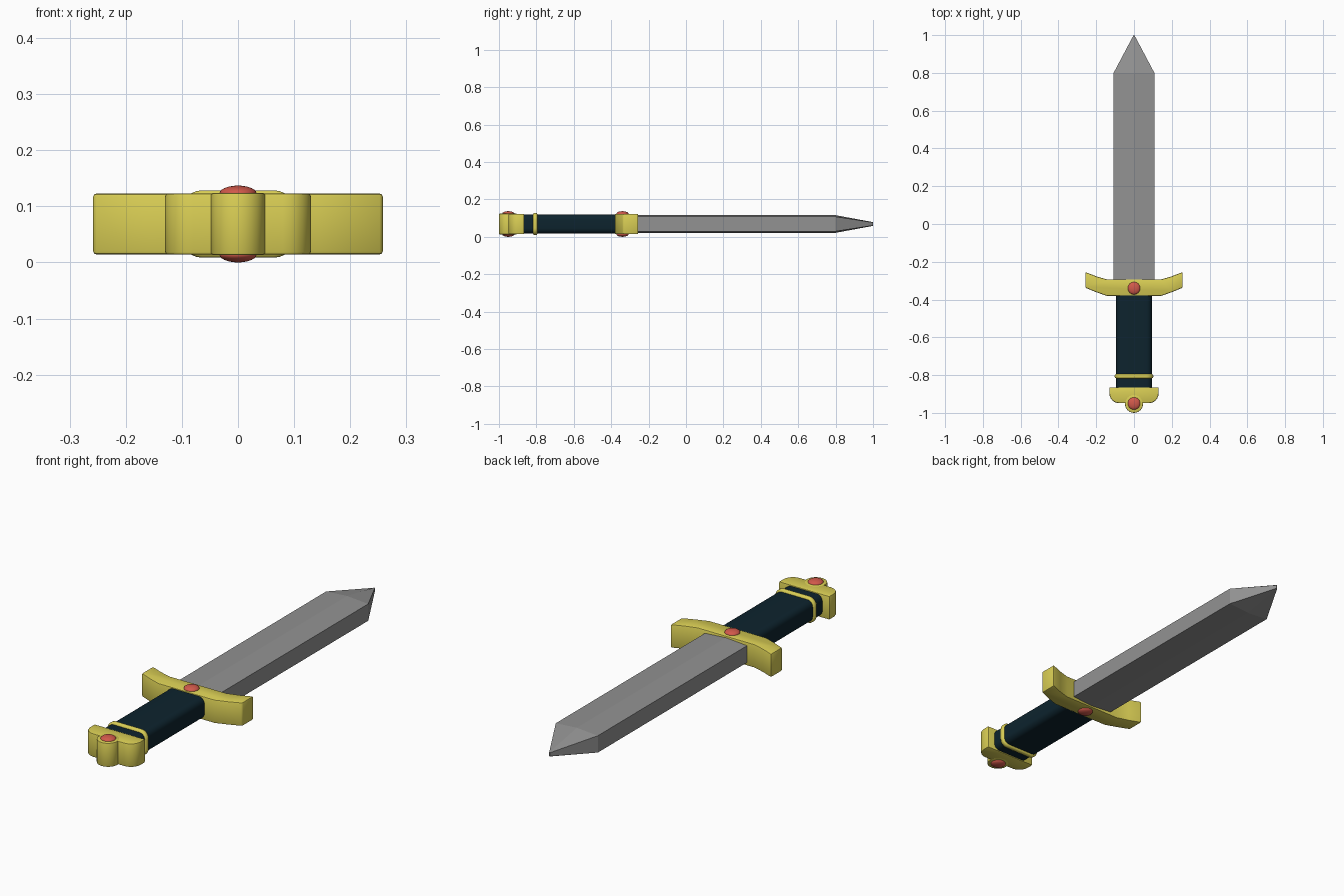
import bpy, bmesh, math
from mathutils import Vector

if "Cube" in bpy.data.objects:
    bpy.data.objects.remove(bpy.data.objects["Cube"], do_unlink=True)

MID = 0.0685  # height of the sword's centre plane


def material(name, rgb):
    m = bpy.data.materials.new(name)
    m.use_nodes = True
    m.diffuse_color = (*rgb, 1)
    m.node_tree.nodes["Principled BSDF"].inputs["Base Color"].default_value = (*rgb, 1)
    return m


gold = material("gold", (0.70, 0.62, 0.09))
steel = material("steel", (0.29, 0.29, 0.29))
leather = material("dark_teal_leather", (0.004, 0.017, 0.027))
ruby = material("red_gem", (0.64, 0.10, 0.07))


def loft(name, rings, mat, bevel=0, smooth=None):
    """Skin equal-length rings of points and cap both ends."""
    bm = bmesh.new()
    loops = [[bm.verts.new(p) for p in ring] for ring in rings]
    n = len(loops[0])
    for a, b in zip(loops, loops[1:]):
        for i in range(n):
            j = (i + 1) % n
            bm.faces.new((a[i], a[j], b[j], b[i]))
    bm.faces.new(loops[0])
    bm.faces.new(loops[-1])
    bmesh.ops.recalc_face_normals(bm, faces=bm.faces)
    if bevel:
        rim = [e for e in bm.edges if e.calc_face_angle(0) > math.radians(50)]
        bmesh.ops.bevel(bm, geom=rim, offset=bevel, segments=2, profile=0.5, affect='EDGES')
    mesh = bpy.data.meshes.new(name)
    bm.to_mesh(mesh)
    bm.free()
    mesh.materials.append(mat)
    ob = bpy.data.objects.new(name, mesh)
    bpy.context.collection.objects.link(ob)
    if smooth:
        shade(ob, smooth)
    return ob


def shade(ob, angle):
    bpy.ops.object.select_all(action='DESELECT')
    ob.select_set(True)
    bpy.context.view_layer.objects.active = ob
    bpy.ops.object.shade_smooth_by_angle(angle=math.radians(angle))


def slab(name, half_outline, half_height, mat, bevel, smooth):
    """Mirror a +x outline and extrude it vertically about the centre plane."""
    outline = half_outline + [(-x, y) for x, y in reversed(half_outline) if x > 0]
    rings = [[(x, y, MID + s * half_height) for x, y in outline] for s in (-1, 1)]
    return loft(name, rings, mat, bevel, smooth)


def rounded_section(y, hx, hz, r, steps=6):
    """Rounded rectangle across the sword at a given y."""
    pts = []
    for k, (sx, sz) in enumerate([(1, 1), (-1, 1), (-1, -1), (1, -1)]):
        for i in range(steps + 1):
            a = math.pi / 2 * (k + i / steps)
            pts.append((sx * (hx - r) + r * math.cos(a), y,
                        MID + sz * (hz - r) + r * math.sin(a)))
    return pts


# Blade: six-sided section with a shallow central ridge, tapering to the point
def blade_section(y, w, edge, ridge):
    pts = [(w, edge), (0, ridge), (-w, edge), (-w, -edge), (0, -ridge), (w, -edge)]
    return [(x, y, MID + z) for x, z in pts]


loft("blade", [blade_section(-0.34, 0.108, 0.039, 0.047),
               blade_section(0.80, 0.108, 0.039, 0.047),
               blade_section(1.0, 0.002, 0.008, 0.010)], steel)

# Crossguard with swept-forward arms
slab("crossguard", [(0, -0.293), (0.145, -0.293), (0.20, -0.277), (0.258, -0.254),
                    (0.258, -0.337), (0.20, -0.361), (0.145, -0.380), (0, -0.380)],
     0.0545, gold, 0.006, 40)

# Grip
loft("grip", [rounded_section(y, 0.094, 0.050, 0.028) for y in (-0.88, -0.35)],
     leather, smooth=40)

# Raised ring near the end of the grip
loft("grip_ring", [rounded_section(-0.806 + dy, 0.094 + g, 0.052 + g, 0.030 + g)
                   for dy, g in ((-0.012, -0.004), (-0.010, 0.005), (-0.005, 0.008),
                                 (0.005, 0.008), (0.010, 0.005), (0.012, -0.004))],
     gold, smooth=60)

# Pommel bar with rounded rear corners
corner = [(0.080 + 0.050 * math.cos(a), -0.898 - 0.050 * math.sin(a))
          for a in [math.pi / 2 * i / 6 for i in range(7)]]
slab("pommel_bar", [(0, -0.865), (0.130, -0.865)] + corner + [(0, -0.948)],
     0.0545, gold, 0.005, 40)

# Round lobe at the end of the pommel
lobe = [(0.048 * math.sin(math.pi * i / 12), -0.952 + 0.048 * math.cos(math.pi * i / 12))
        for i in range(13)]
lobe[0], lobe[-1] = (0, -0.904), (0, -1.0)
slab("pommel_lobe", lobe, 0.0555, gold, 0.004, 40)

# Domed gems on both faces of the guard and pommel
for place, y in (("guard", -0.34), ("pommel", -0.95)):
    for side, s in (("upper", 1), ("lower", -1)):
        bpy.ops.mesh.primitive_uv_sphere_add(segments=24, ring_count=12, radius=1,
                                             location=(0, y, MID + s * 0.0545))
        gem = bpy.context.object
        gem.name = f"{place}_gem_{side}"
        gem.scale = (0.033, 0.033, 0.014)
        gem.data.materials.append(ruby)
        shade(gem, 60)
